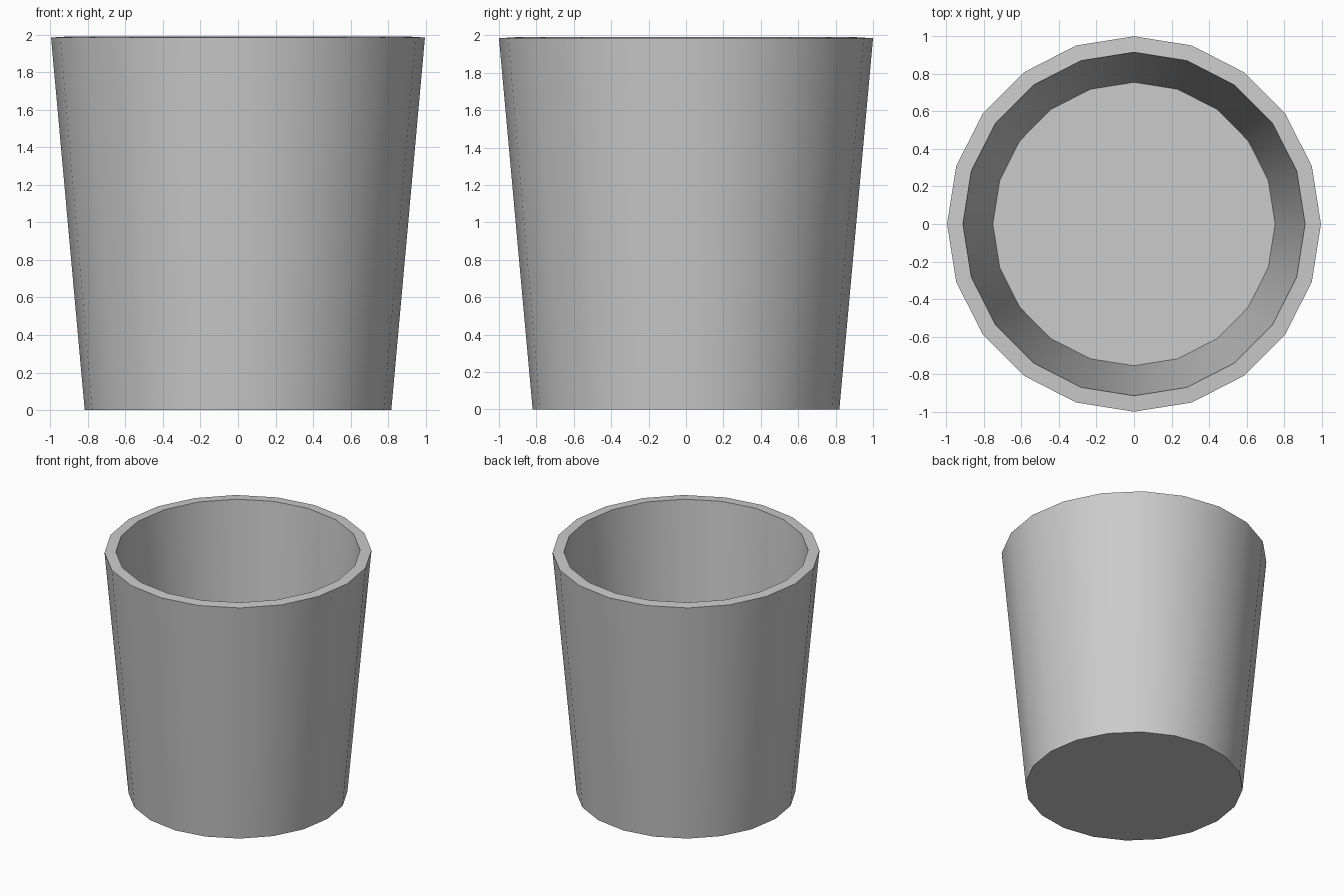
import bpy, bmesh, math

if "Cube" in bpy.data.objects:
    bpy.data.objects.remove(bpy.data.objects["Cube"])

SIDES = 20
# Profile (radius, z): outer base, outer rim, inner rim, inner floor
PROFILE = [(0.82, 0.0), (1.0, 1.985), (0.915, 1.99), (0.755, 0.06)]

bm = bmesh.new()


def ring(radius, z):
    step = 2 * math.pi / SIDES
    return [bm.verts.new((radius * 0.996 * math.cos(i * step), radius * math.sin(i * step), z))
            for i in range(SIDES)]


# Walls and rim
rings = [ring(r, z) for r, z in PROFILE]
for a, b in zip(rings, rings[1:]):
    for i in range(SIDES):
        j = (i + 1) % SIDES
        bm.faces.new((a[i], a[j], b[j], b[i]))

# Underside and inner floor
bm.faces.new(rings[0][::-1])
bm.faces.new(rings[-1])
bmesh.ops.recalc_face_normals(bm, faces=bm.faces)

mesh = bpy.data.meshes.new("cup")
bm.to_mesh(mesh)
bm.free()
cup = bpy.data.objects.new("cup", mesh)
bpy.context.collection.objects.link(cup)

# Smooth walls, sharp rim and base edges
bpy.context.view_layer.objects.active = cup
cup.select_set(True)
bpy.ops.object.shade_smooth_by_angle(angle=math.radians(30))
